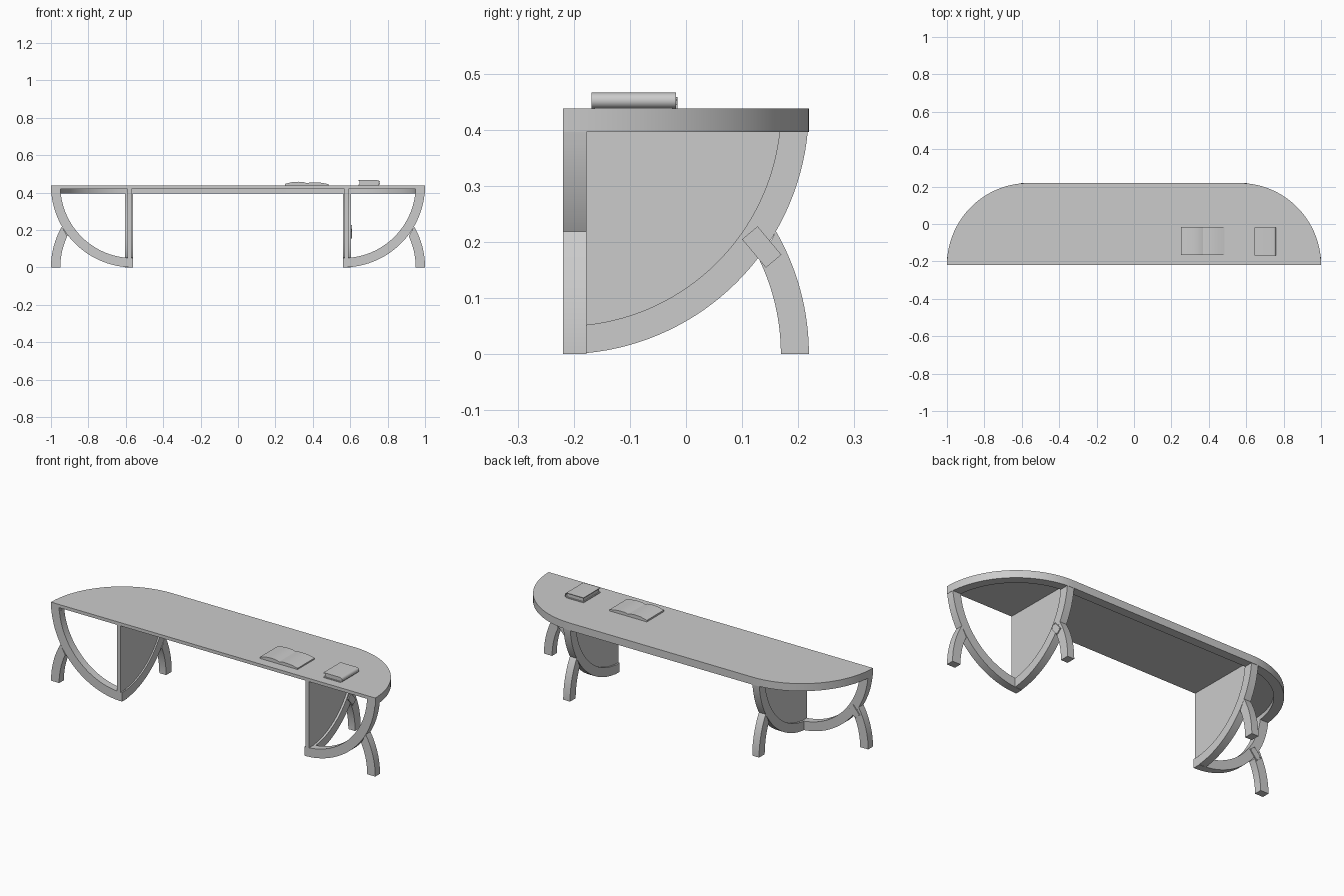
import bpy, bmesh, math
from mathutils import Vector

if "Cube" in bpy.data.objects:
    bpy.data.objects.remove(bpy.data.objects["Cube"], do_unlink=True)

R, RI = 0.438, 0.388        # outer and inner radius of every arc
X0, Y0 = 0.562, -0.219      # corner point of each end quadrant
DEPTH = 0.042               # thickness of the curved frames
RIM_Z, SLAB_Z = 0.396, 0.42
SEG = 32

grey = bpy.data.materials.new("light_grey")
grey.use_nodes = True
grey.diffuse_color = (0.6, 0.6, 0.6, 1)
grey.node_tree.nodes["Principled BSDF"].inputs["Base Color"].default_value = (0.6, 0.6, 0.6, 1)


def prism(name, points, place, low, high):
    """Extrude a 2D outline; place(u, v, w) maps it into the model."""
    bm = bmesh.new()
    face = bm.faces.new([bm.verts.new(place(u, v, low)) for u, v in points])
    shift = Vector(place(0, 0, high)) - Vector(place(0, 0, low))
    new = bmesh.ops.extrude_face_region(bm, geom=[face], use_keep_orig=True)["geom"]
    bmesh.ops.translate(bm, vec=shift, verts=[g for g in new if isinstance(g, bmesh.types.BMVert)])
    bmesh.ops.recalc_face_normals(bm, faces=bm.faces)
    mesh = bpy.data.meshes.new(name)
    bm.to_mesh(mesh)
    bm.free()
    mesh.materials.append(grey)
    mesh.shade_smooth()
    mesh.set_sharp_from_angle(angle=math.radians(25))
    obj = bpy.data.objects.new(name, mesh)
    bpy.context.collection.objects.link(obj)
    return obj


def arc(radius, start, end, cu=0, cv=0, count=SEG):
    angles = [math.radians(start + (end - start) * i / count) for i in range(count + 1)]
    return [(cu + radius * math.cos(a), cv + radius * math.sin(a)) for a in angles]


def flat(u, v, w):
    return (u, v, w)


# Table top and the curved rim beneath its back edge
def edge_path(radius):
    return arc(radius, 0, 90, X0, Y0) + arc(radius, 90, 180, -X0, Y0)


prism("table_top", edge_path(R), flat, SLAB_Z, R)
prism("top_rim", edge_path(R) + edge_path(RI)[::-1], flat, RIM_Z, SLAB_Z)

# Curved frame, leg and panel outlines: u runs outward, v is height
start = math.degrees(math.asin(DEPTH / R))
frame = arc(R, -start, -90, 0, R) + arc(RI, -90, -start, 0, R)
side_frame = arc(R, -start, start - 90, 0, R) + arc(RI, start - 90, -start, 0, R)
leg = arc(R, 0, 30) + arc(RI, 25.2, 0)
panel = [(0, SLAB_Z)] + arc(RI + 0.004, -3, -90, 0, R)


def fixing_plate(name, place, base):
    """Small joint plate with four screw heads."""
    cu, cv, tilt = 0.354, 0.191, math.radians(-50)

    def turn(a, b):
        return (cu + a * math.cos(tilt) - b * math.sin(tilt),
                cv + a * math.sin(tilt) + b * math.cos(tilt))

    corners = ((-1, -1), (1, -1), (1, 1), (-1, 1))
    prism(name, [turn(a * 0.033, b * 0.018) for a, b in corners], place, base, base + 0.005)
    for i, (a, b) in enumerate(corners):
        u, v = turn(a * 0.027, b * 0.012)
        prism(f"{name}_screw_{i + 1}", arc(0.003, 0, 330, u, v, 11), place, base + 0.005, base + 0.0065)


# Both ends: front arc, side arc, their legs and the upright panel
for side, s in (("left", 1), ("right", -1)):
    def front_plane(u, v, w, s=s):
        return (s * (X0 + u), Y0 + w, v)

    def side_plane(u, v, w, s=s):
        return (s * (X0 + w), Y0 + u, v)

    prism(f"{side}_front_arc", frame, front_plane, 0, DEPTH)
    prism(f"{side}_front_leg", leg, front_plane, 0, DEPTH)
    prism(f"{side}_back_arc", side_frame, side_plane, 0, DEPTH)
    prism(f"{side}_back_leg", leg, side_plane, 0, DEPTH)
    prism(f"{side}_panel", panel, side_plane, 0.008, 0.03)
    fixing_plate(f"{side}_fixing_plate", side_plane if s > 0 else front_plane, DEPTH)


# Items on the table: profiles in x and z, extruded along y
def along_y(u, v, w):
    return (u, w, v)


prism("closed_book_pages", [(0.65, R), (0.752, R), (0.752, 0.462), (0.65, 0.462)], along_y, -0.163, -0.024)
spine = arc(0.014, -90, 90, 0.746, R + 0.014, 10)
spine_inner = arc(0.01, 90, -90, 0.746, R + 0.014, 10)
prism("closed_book_cover", [(0.645, R)] + spine + [(0.645, 0.466), (0.645, 0.462)]
      + spine_inner + [(0.645, R + 0.004)], along_y, -0.168, -0.018)

pages = [(0.252, R), (0.483, R), (0.483, 0.445), (0.45, 0.452), (0.42, 0.455), (0.39, 0.455), (0.368, 0.45),
         (0.35, 0.456), (0.325, 0.458), (0.29, 0.456), (0.252, 0.447)]
prism("open_book", pages, along_y, -0.165, -0.015)
